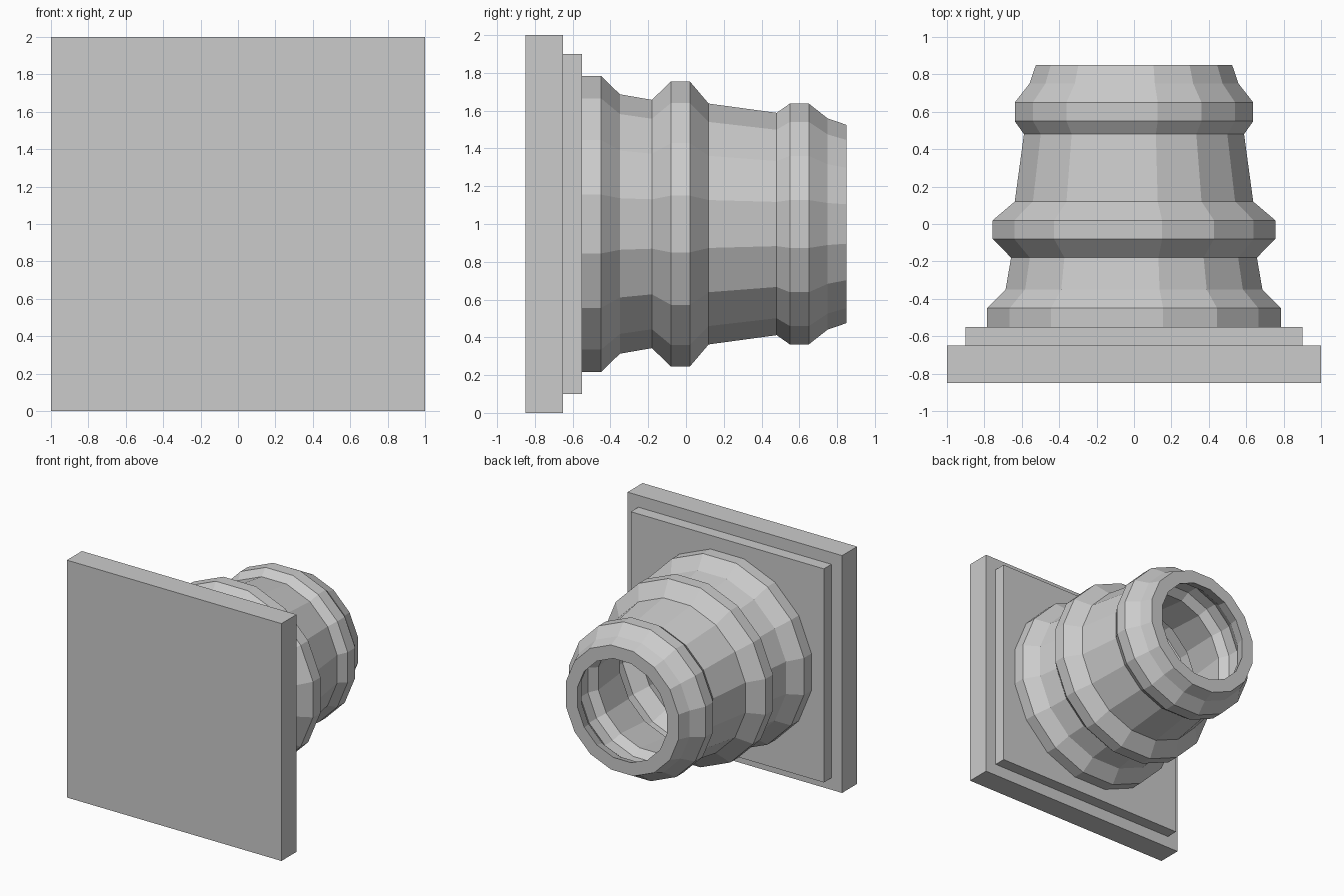
import bpy, bmesh, math

if "Cube" in bpy.data.objects:
    bpy.data.objects.remove(bpy.data.objects["Cube"])

grey = bpy.data.materials.new("plain grey")
grey.diffuse_color = (0.6, 0.6, 0.6, 1)
grey.use_nodes = True
grey.node_tree.nodes["Principled BSDF"].inputs["Base Color"].default_value = grey.diffuse_color


def make_object(name, bm):
    bmesh.ops.recalc_face_normals(bm, faces=bm.faces)
    mesh = bpy.data.meshes.new(name)
    bm.to_mesh(mesh)
    bm.free()
    mesh.materials.append(grey)
    obj = bpy.data.objects.new(name, mesh)
    bpy.context.collection.objects.link(obj)
    return obj


def square_plate(name, half, y0, y1):
    bm = bmesh.new()
    bmesh.ops.create_cube(bm, size=1)
    for v in bm.verts:
        v.co = (v.co.x * 2 * half,
                (y0 + y1) / 2 + v.co.y * (y1 - y0),
                1 + v.co.z * 2 * half)
    return make_object(name, bm)


def lathe_y(name, profile, sides):
    # Closed (y, radius) profile turned about the y axis at z = 1
    bm = bmesh.new()
    rings = []
    for y, r in profile:
        angles = [(i + 0.5) * math.tau / sides for i in range(sides)]
        rings.append([bm.verts.new((r * math.cos(a), y, 1 + r * math.sin(a)))
                      for a in angles])
    for ra, rb in zip(rings, rings[1:] + rings[:1]):
        for i in range(sides):
            j = (i + 1) % sides
            bm.faces.new((ra[i], ra[j], rb[j], rb[i]))
    return make_object(name, bm)


# Stepped square base
square_plate("base_plate", 1.0, -0.85, -0.65)
square_plate("step_plate", 0.9, -0.65, -0.55)

# Hollow ringed tube, with the wall following the outer profile
wall = 0.11
outer = [(-0.55, 0.80), (-0.45, 0.80), (-0.35, 0.70), (-0.18, 0.67),
         (-0.08, 0.77), (0.02, 0.77), (0.12, 0.65), (0.48, 0.60),
         (0.55, 0.65), (0.65, 0.65), (0.75, 0.57), (0.85, 0.535)]
inner = [(y, r - wall) for y, r in reversed(outer)]
lathe_y("ringed_tube", outer + inner, 16)
